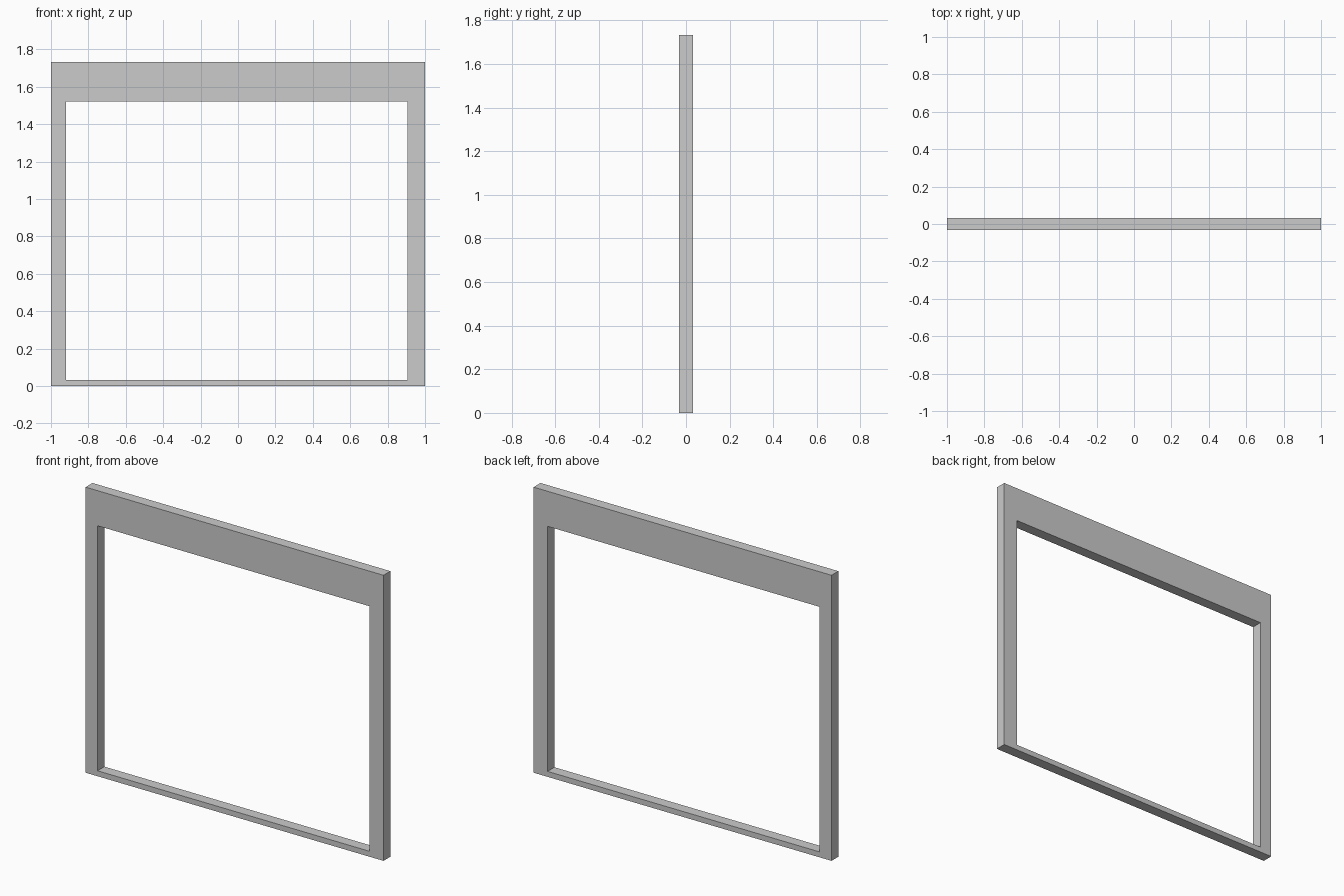
import bpy
import bmesh
from mathutils import Vector

if "Cube" in bpy.data.objects:
    bpy.data.objects.remove(bpy.data.objects["Cube"])

HALF_DEPTH = 0.033


def rectangle(bm, x0, x1, z0, z1):
    corners = [(x0, z0), (x1, z0), (x1, z1), (x0, z1)]
    return [bm.verts.new((x, -HALF_DEPTH, z)) for x, z in corners]


bm = bmesh.new()

# Front profile: outer edge and off-centre opening with a deep header
outer = rectangle(bm, -1.0, 1.0, 0.0, 1.733)
inner = rectangle(bm, -0.92, 0.906, 0.033, 1.52)
faces = []
for i in range(4):
    j = (i + 1) % 4
    faces.append(bm.faces.new((outer[i], outer[j], inner[j], inner[i])))

# Extrude the ring to the back
result = bmesh.ops.extrude_face_region(bm, geom=faces, use_keep_orig=True)
back = [g for g in result["geom"] if isinstance(g, bmesh.types.BMVert)]
bmesh.ops.translate(bm, verts=back, vec=Vector((0, 2 * HALF_DEPTH, 0)))
bmesh.ops.recalc_face_normals(bm, faces=bm.faces[:])

mesh = bpy.data.meshes.new("opening_frame")
bm.to_mesh(mesh)
bm.free()
frame = bpy.data.objects.new("opening_frame", mesh)
bpy.context.collection.objects.link(frame)
